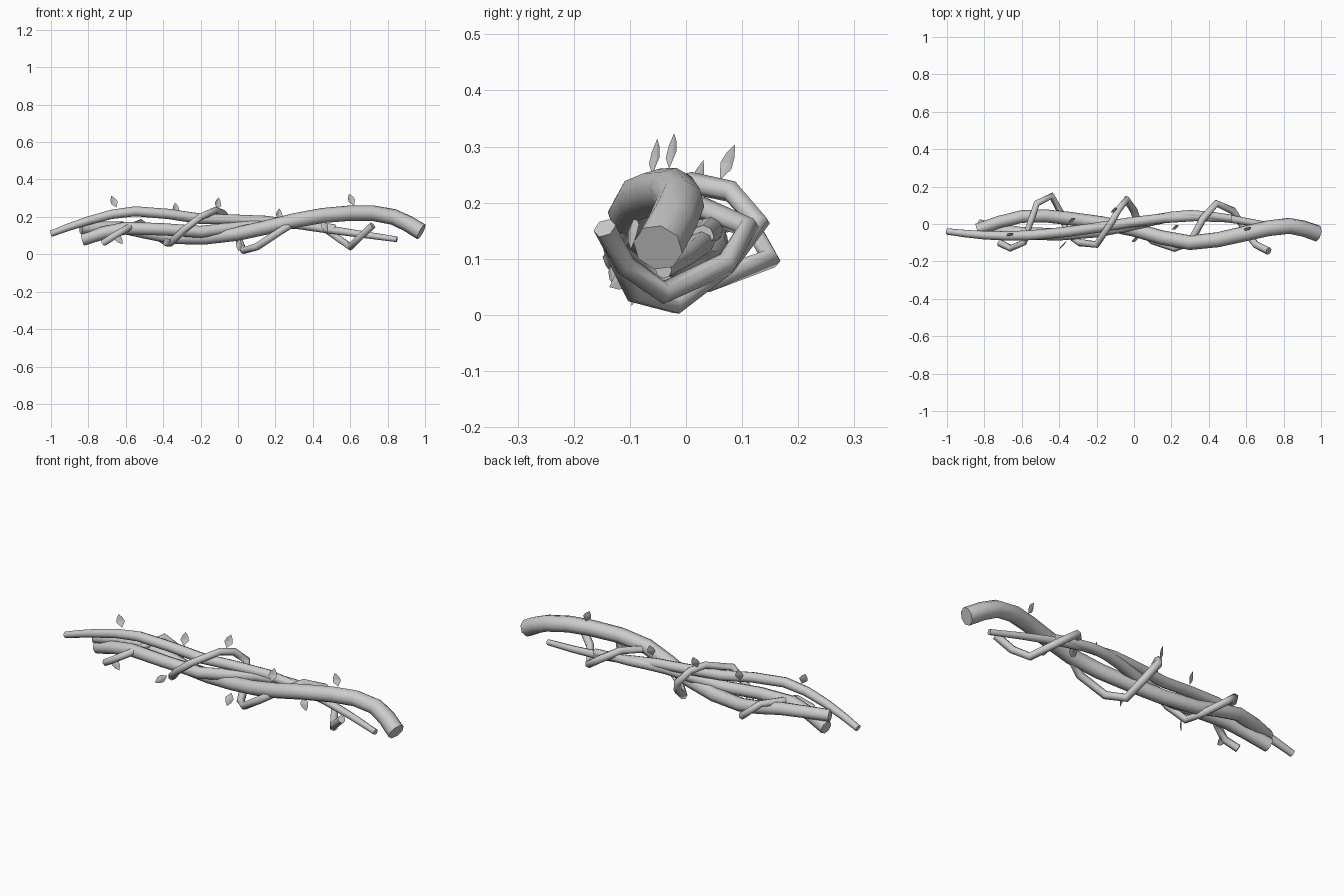
import bpy
from math import sin, pi
from mathutils import Vector, Euler

cube = bpy.data.objects.get("Cube")
if cube:
    bpy.data.objects.remove(cube, do_unlink=True)


def vine(name, points, start, end, bulge=0, handle="AUTO", steps=2, rings=2):
    """Round tube through the points, tapering from start to end radius."""
    curve = bpy.data.curves.new(name, "CURVE")
    curve.dimensions = "3D"
    curve.bevel_depth = 1
    curve.bevel_resolution = rings
    curve.resolution_u = steps
    curve.use_fill_caps = True
    spline = curve.splines.new("BEZIER")
    spline.bezier_points.add(len(points) - 1)
    for i, (knot, position) in enumerate(zip(spline.bezier_points, points)):
        t = i / (len(points) - 1)
        knot.co = position
        knot.radius = start + (end - start) * t + bulge * sin(pi * t)
    for knot in spline.bezier_points:
        knot.handle_left_type = knot.handle_right_type = handle
    tube = bpy.data.objects.new(name, curve)
    bpy.context.collection.objects.link(tube)
    bpy.ops.object.select_all(action="DESELECT")
    bpy.context.view_layer.objects.active = tube
    tube.select_set(True)
    bpy.ops.object.convert(target="MESH")
    bpy.ops.object.shade_smooth_by_angle(angle=pi * .4)


def leaf(name, base, lean, hanging, size=.07):
    """Pointed blade growing from its base, folded a little on the midrib."""
    right = [(.3, 0, .4), (.22, 0, .7)]
    left = [(-x, y, z) for x, y, z in right]
    verts = [(0, 0, 0), (0, .06, .5), (0, 0, 1)] + right + left
    faces = [(0, 3, 1), (3, 4, 1), (4, 2, 1), (0, 1, 5), (5, 1, 6), (6, 1, 2)]
    pitch = pi - .3 if hanging else -.3
    turn = Euler((pitch, lean, .5)).to_matrix()
    mesh = bpy.data.meshes.new(name)
    mesh.from_pydata([turn @ Vector(v) * size + Vector(base) for v in verts], [], faces)
    blade = bpy.data.objects.new(name, mesh)
    bpy.context.collection.objects.link(blade)


# Three main stems braided around each other
vine("thick_stem", [
    (-.84, -.03, .14), (-.6, .04, .14), (-.35, .03, .09), (0, -.03, .11),
    (.3, -.1, .18), (.6, -.05, .22), (.83, -.01, .2), (.98, -.05, .12),
], start=.032, end=.045)
vine("upper_stem", [
    (-1, -.04, .11), (-.8, -.06, .18), (-.55, -.06, .23), (-.2, -.02, .19),
    (.15, .03, .18), (.5, .03, .13), (.85, -.04, .08),
], start=.017, end=.015, bulge=.012)
vine("lower_stem", [
    (-.83, -.01, .08), (-.6, -.05, .14), (-.2, -.04, .12),
    (.1, .02, .16), (.3, .05, .16), (.52, .03, .14),
], start=.035, end=.02, bulge=.003)

# Thin tendril coiling round the stems in straight, kinked runs
vine("coiling_tendril", [
    (-.72, -.1, .06), (-.66, -.13, .1), (-.59, -.1, .14), (-.52, .11, .17),
    (-.44, .15, .1), (-.38, .04, .06), (-.36, -.05, .06), (-.29, -.1, .13),
    (-.2, -.11, .2), (-.12, .01, .235), (-.08, .08, .22), (-.04, .13, .165),
    (0, .07, .09), (.03, -.02, .02), (.1, -.09, .04), (.22, -.13, .12),
    (.3, -.1, .17), (.37, .03, .19), (.44, .11, .155), (.53, .07, .09),
    (.6, -.04, .04), (.65, -.11, .09), (.72, -.145, .155),
], start=.019, end=.021, handle="VECTOR", steps=1, rings=1)

# Small leaves, first those pointing up, then those hanging down
upright = [
    ((-.65, -.06, .25), -.3), ((-.33, .01, .21), .1), ((-.11, .06, .24), .3),
    ((.22, -.03, .18), .2), ((.62, -.03, .26), -.3),
]
drooping = [
    ((-.66, -.13, .11), -.6), ((-.36, -.09, .08), 1.1),
    ((.01, -.07, .08), .3), ((.45, -.09, .18), -.3),
]
for i, (base, lean) in enumerate(upright):
    leaf(f"upright_leaf_{i}", base, lean, hanging=False)
for i, (base, lean) in enumerate(drooping):
    leaf(f"drooping_leaf_{i}", base, lean, hanging=True)
